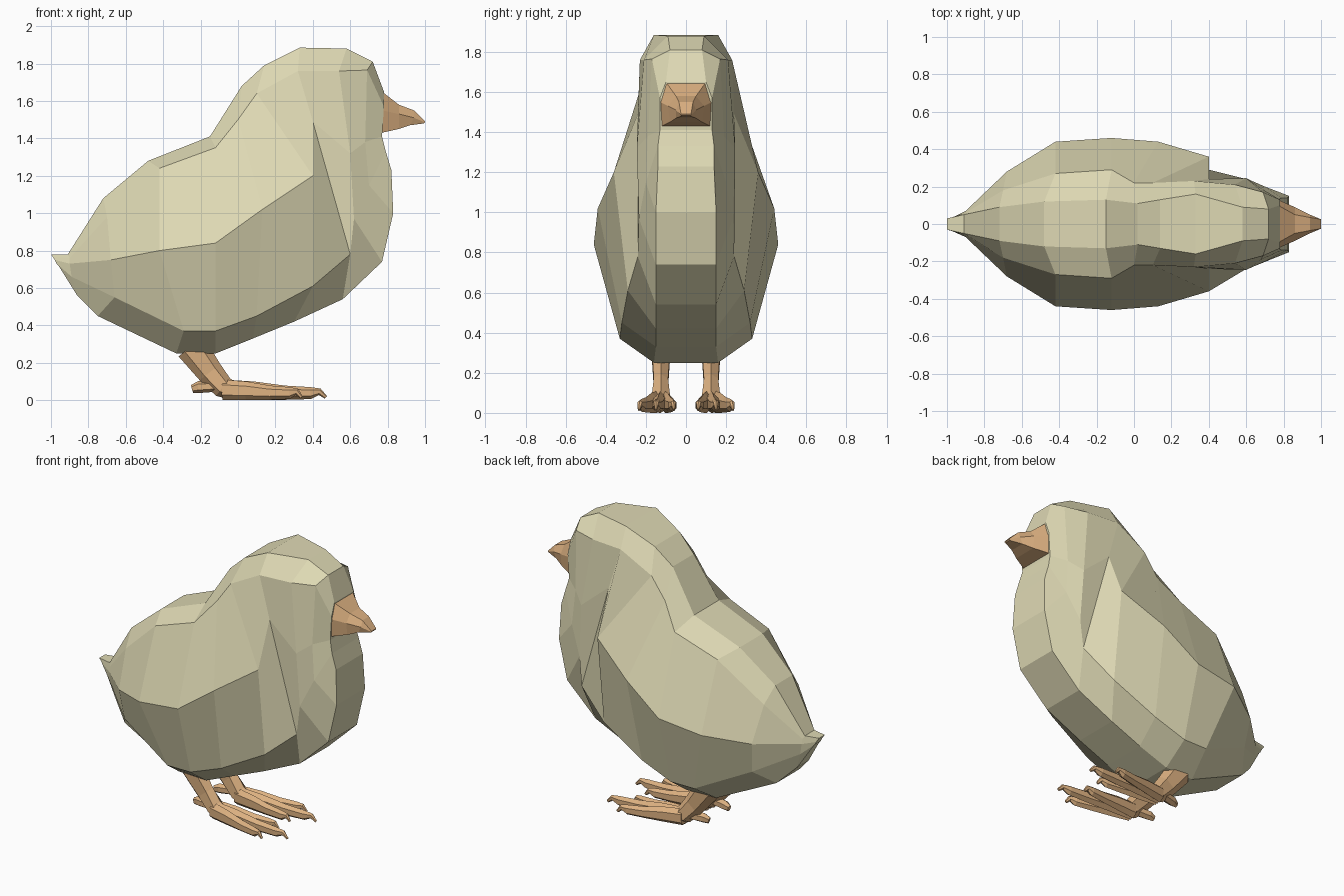
import bpy, bmesh, math
from mathutils import Vector

if "Cube" in bpy.data.objects:
    bpy.data.objects.remove(bpy.data.objects["Cube"])


def material(name, rgb):
    m = bpy.data.materials.new(name)
    m.diffuse_color = (*rgb, 1)
    m.use_nodes = True
    m.node_tree.nodes["Principled BSDF"].inputs["Base Color"].default_value = m.diffuse_color
    return m


DOWN = material("yellow_down", (0.74, 0.70, 0.46))
HORN = material("orange_horn", (0.72, 0.44, 0.22))


def finish(name, bm, mat):
    bmesh.ops.remove_doubles(bm, verts=bm.verts[:], dist=0.0005)
    bmesh.ops.recalc_face_normals(bm, faces=bm.faces[:])
    me = bpy.data.meshes.new(name)
    bm.to_mesh(me)
    bm.free()
    me.materials.append(mat)
    ob = bpy.data.objects.new(name, me)
    bpy.context.collection.objects.link(ob)
    return ob


def skin(bm, rings):
    for a, b in zip(rings, rings[1:]):
        n = len(a)
        for i in range(n):
            j = (i + 1) % n
            bm.faces.new((a[i], a[j], b[j], b[i]))


def rail_loft(name, rails, mat):
    """Skin lengthwise rails (top to bottom), mirrored over y = 0."""
    bm = bmesh.new()
    rings = []
    for station in zip(*rails):
        near = [bm.verts.new((x, -y, z)) for x, y, z in station]
        far = [bm.verts.new((x, y, z)) for x, y, z in reversed(station)]
        rings.append(near + far)
    skin(bm, rings)
    for r in (rings[0], rings[-1]):
        n = len(r)
        for i in range(n // 2 - 1):
            bm.faces.new((r[i], r[i + 1], r[n - 2 - i], r[n - 1 - i]))
    return finish(name, bm, mat)


def tube(bm, path, sides=6):
    """Faceted limb through points (x, y, z, half width, half height)."""
    pts = [Vector(p[:3]) for p in path]
    rings = []
    for i, p in enumerate(path):
        t = (pts[min(i + 1, len(pts) - 1)] - pts[max(i - 1, 0)]).normalized()
        side = Vector((0, 0, 1)).cross(t).normalized()
        up = t.cross(side)
        ring = []
        for k in range(sides):
            a = 2 * math.pi * (k + 0.5) / sides
            v = pts[i] + side * math.cos(a) * p[3] * 1.15 + up * math.sin(a) * p[4]
            v.z = max(v.z, 0)
            ring.append(bm.verts.new(v))
        rings.append(ring)
    skin(bm, rings)
    bm.faces.new(rings[0])
    bm.faces.new(rings[-1])


# Body and head: rails from the tail tip to the face and chest
back = [(-1, .03, .78), (-.91, .05, .78), (-.72, .09, 1.08), (-.48, .12, 1.28),
        (-.15, .13, 1.41), (.02, .11, 1.68), (.14, .13, 1.79), (.33, .16, 1.885),
        (.58, .09, 1.88), (.72, .08, 1.81), (.78, .10, 1.65)]
shoulder = [(-.99, .03, .765), (-.9, .06, .76), (-.70, .18, .98), (-.42, .27, 1.24),
            (-.12, .29, 1.35), (0, .22, 1.5), (.10, .22, 1.64), (.32, .23, 1.76),
            (.54, .21, 1.76), (.69, .17, 1.765), (.78, .13, 1.57)]
flank = [(-.98, .03, .75), (-.9, .07, .73), (-.68, .28, .75), (-.42, .44, .8),
         (-.12, .46, .84), (.13, .44, 1.02), (.4, .36, 1.2), (.4, .24, 1.49),
         (.6, .245, 1.32), (.68, .19, 1.38), (.77, .13, 1.41)]
thigh = [(-.97, .03, .73), (-.89, .07, .66), (-.66, .25, .55), (-.29, .33, .37),
         (-.12, .33, .37), (.1, .32, .45), (.4, .29, .61), (.6, .24, .78),
         (.62, .235, .97), (.70, .2, 1.15), (.79, .14, 1.33)]
belly = [(-.96, .03, .72), (-.86, .06, .56), (-.75, .12, .45), (-.33, .15, .25),
         (-.12, .16, .25), (.08, .15, .33), (.3, .15, .42), (.56, .15, .54),
         (.77, .15, .74), (.83, .15, 1.0), (.82, .14, 1.23)]
rail_loft("body", [back, shoulder, flank, thigh, belly], DOWN)

# Beak: ridge, cheek and underside rails
rail_loft("beak", [
    [(.77, .10, 1.65), (.86, .05, 1.58), (.94, .035, 1.55), (1, .025, 1.49)],
    [(.77, .13, 1.55), (.86, .09, 1.53), (.94, .05, 1.51), (1, .025, 1.485)],
    [(.77, .12, 1.43), (.86, .08, 1.45), (.92, .05, 1.47), (.995, .02, 1.48)],
], HORN)


def toe(bm, s, y0, tip_x, tip_y, thick):
    """Forward toe ending in a small hooked claw."""
    def at(f, z, w, h):
        return (-.08 + f * (tip_x + .08), s * (y0 + f * (tip_y - y0)), z, w, h)
    tube(bm, [at(0, .055, thick, .055), at(.3, .05, thick * .9, .05),
              at(.6, .04, thick * .8, .038), at(.85, .038, thick * .7, .032),
              at(.94, .045, .012, .018), at(1, .015, .005, .009)])


# Feet: shank, three front toes and one hind toe on each side
for s, label in ((-1, "right"), (1, "left")):
    bm = bmesh.new()
    tube(bm, [(-.25, s * .125, .285, .045, .085), (-.15, s * .125, .15, .036, .07),
              (-.08, s * .125, .07, .045, .06), (-.02, s * .125, .045, .035, .045)])
    toe(bm, s, .125, .47, .15, .032)
    toe(bm, s, .145, .34, .235, .030)
    toe(bm, s, .105, .34, .060, .028)
    tube(bm, [(-.12, s * .125, .075, .028, .03), (-.21, s * .11, .07, .024, .032),
              (-.245, s * .105, .06, .012, .022)])
    finish(label + "_foot", bm, HORN)
